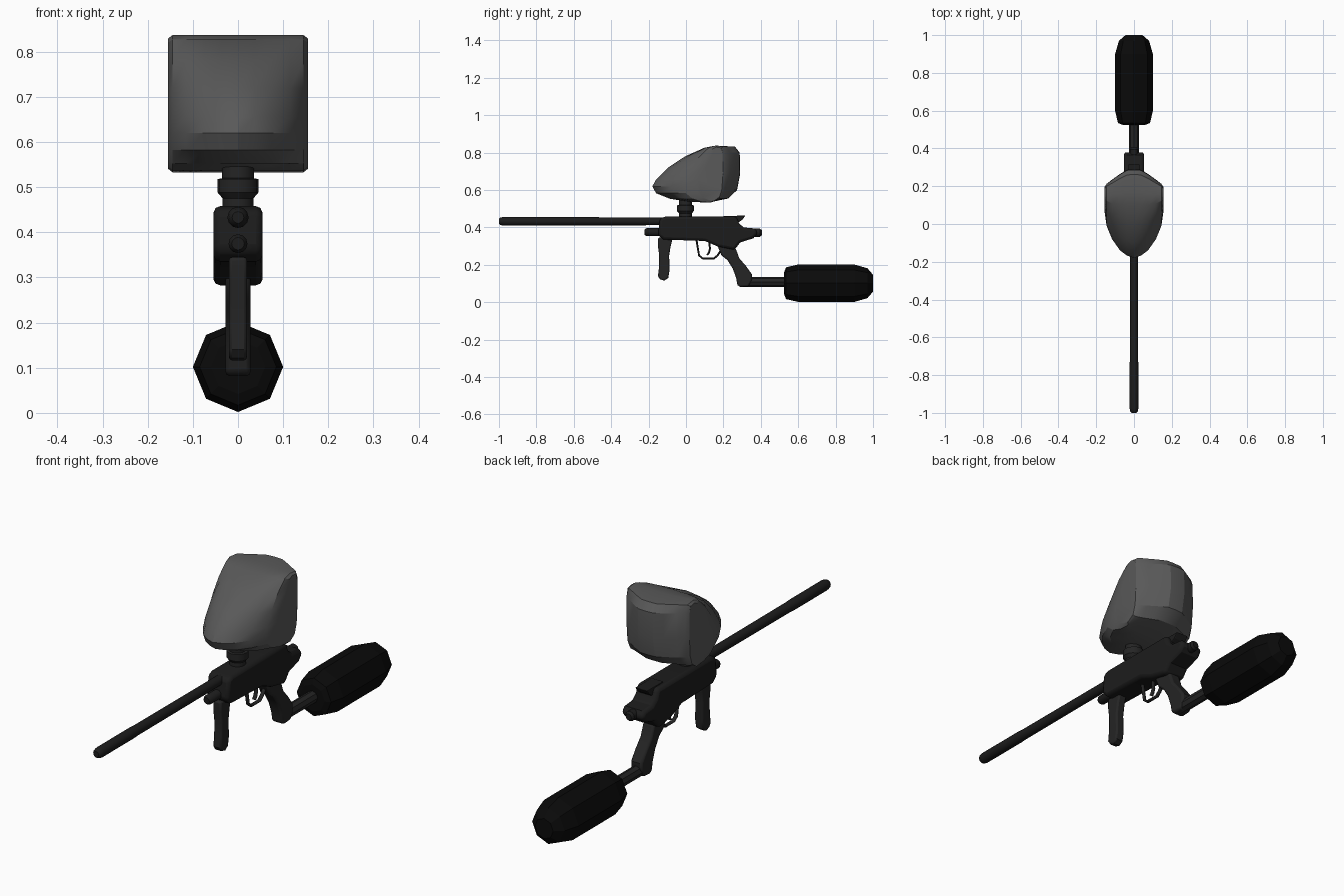
import bpy, bmesh, math
from mathutils import Vector

if "Cube" in bpy.data.objects:
    bpy.data.objects.remove(bpy.data.objects["Cube"])


def material(name, v):
    m = bpy.data.materials.new(name)
    m.diffuse_color = (v, v, v, 1)
    m.use_nodes = True
    m.node_tree.nodes["Principled BSDF"].inputs["Base Color"].default_value = m.diffuse_color
    return m


HOPPER = material("hopper_grey", 0.10)
BODY = material("body_black", 0.012)
GRIP = material("grip_black", 0.018)
TANK = material("tank_black", 0.003)


def finish(name, bm, mat, bevel=0.0, smooth=None, segments=2):
    bmesh.ops.recalc_face_normals(bm, faces=bm.faces)
    me = bpy.data.meshes.new(name)
    bm.to_mesh(me)
    bm.free()
    ob = bpy.data.objects.new(name, me)
    bpy.context.collection.objects.link(ob)
    me.materials.append(mat)
    if bevel:
        mod = ob.modifiers.new("bevel", 'BEVEL')
        mod.width, mod.segments, mod.angle_limit = bevel, segments, math.radians(50)
    if smooth:
        bpy.ops.object.select_all(action='DESELECT')
        bpy.context.view_layer.objects.active = ob
        ob.select_set(True)
        bpy.ops.object.shade_smooth_by_angle(angle=math.radians(smooth))
    return ob


def loft(name, rings, mat, **kw):
    """Skin a list of equal-sized rings and cap both ends."""
    bm = bmesh.new()
    vs = [[bm.verts.new(p) for p in r] for r in rings]
    n = len(vs[0])
    for a, b in zip(vs, vs[1:]):
        for i in range(n):
            bm.faces.new((a[i], a[(i + 1) % n], b[(i + 1) % n], b[i]))
    bm.faces.new(vs[0])
    bm.faces.new(vs[-1][::-1])
    return finish(name, bm, mat, **kw)


def slab(name, pts, half, mat, **kw):
    """Side profile (y, z) extruded across x."""
    return loft(name, [[(s * half, y, z) for y, z in pts] for s in (-1, 1)], mat, **kw)


def turned(name, prof, mat, centre, axis='Y', sides=12, **kw):
    """Rings (position, radius) turned about a y or z axis."""
    rings = []
    for t, r in prof:
        ring = []
        for i in range(sides):
            a = 2 * math.pi * i / sides
            c, s = r * math.cos(a), r * math.sin(a)
            ring.append(Vector(centre) + Vector((c, t, s) if axis == 'Y' else (c, s, t)))
        rings.append(ring)
    return loft(name, rings, mat, **kw)


# Hopper: one side profile, squeezed front to back toward each side
side = [(-.18, .62), (-.16, .656), (-.096, .72), (-.005, .78), (.10, .827), (.17, .837),
        (.262, .832), (.287, .80), (.29, .69), (.273, .60), (.225, .555), (.118, .533),
        (.02, .537), (-.085, .553), (-.16, .583)]
half = [(0, -.18, .29), (.037, -.167, .287), (.074, -.14, .265), (.116, -.08, .235),
        (.145, -.01, .213), (.155, .06, .197)]
slices = [(-x, f, b) for x, f, b in half[:0:-1]] + half
rings = []
for x, f, b in slices:
    squash = 0.95 if abs(x) > .15 else 1.0
    rings.append([(x, f + (y + .18) / .47 * (b - f), .69 + (z - .69) * squash) for y, z in side])
loft("hopper", rings, HOPPER, smooth=25)

# Feed neck and collar under the hopper
turned("feed_neck", [(.44, .034), (.475, .034), (.488, .045), (.518, .045), (.52, .035), (.56, .035)],
       GRIP, (0, -.003, 0), 'Z', 16, smooth=30)

# Main body with raised tail
slab("body", [(-.14, .448), (-.11, .458), (.27, .458), (.285, .42), (.31, .40), (.365, .395),
              (.385, .372), (.36, .342), (.29, .32), (.26, .28), (.17, .298), (.10, .328),
              (-.12, .335), (-.15, .36)], .054, BODY, bevel=.014, smooth=30)
slab("body_tail", [(.2, .462), (.318, .463), (.30, .44), (.27, .42), (.2, .42)], .03, BODY, bevel=.004)

# Barrel, front plug and rear cap
barrel = turned("barrel", [(-1, .013), (-.992, .02), (-.975, .0235), (-.75, .0235), (-.72, .022),
                           (-.1, .021)], BODY, (0, 0, .433), smooth=35)
turned("front_plug", [(-.222, .014), (-.212, .021), (-.1, .021)], BODY, (0, 0, .375), smooth=35)
turned("rear_cap", [(.34, .022), (.395, .022), (.405, .014)], BODY, (0, 0, .372), smooth=35)

# Front handle
slab("front_handle", [(-.15, .345), (-.15, .30), (-.143, .25), (-.144, .19), (-.15, .14), (-.138, .122),
                      (-.115, .116), (-.095, .13), (-.088, .17), (-.09, .25), (-.082, .30),
                      (-.07, .345)], .02, GRIP, bevel=.007, smooth=35)

# Rear grip
slab("rear_grip", [(.165, .31), (.19, .25), (.222, .225), (.25, .18), (.268, .13), (.275, .09), (.29, .082),
                   (.335, .085), (.352, .115), (.352, .15), (.32, .195), (.285, .235), (.265, .29)],
     .028, GRIP, bevel=.009, smooth=35)

# Trigger guard and trigger, as swept curves
def sweep(name, pts, r):
    cu = bpy.data.curves.new(name, 'CURVE')
    cu.dimensions = '3D'
    cu.bevel_depth, cu.bevel_resolution, cu.use_fill_caps = r, 1, True
    sp = cu.splines.new('POLY')
    sp.points.add(len(pts) - 1)
    for p, (y, z) in zip(sp.points, pts):
        p.co = (0, y, z, 1)
    ob = bpy.data.objects.new(name, cu)
    bpy.context.collection.objects.link(ob)
    cu.materials.append(GRIP)
    ob.scale.x = 1.6


sweep("trigger_guard", [(.055, .34), (.063, .29), (.07, .25), (.09, .234), (.15, .234), (.168, .25), (.185, .275)], .006)
sweep("trigger", [(.125, .32), (.128, .285), (.122, .265), (.113, .252)], .006)

# Air tank and its connecting tube
turned("tank_tube", [(.30, .026), (.55, .026)], GRIP, (0, 0, .108), sides=8)
turned("tank", [(.525, .06), (.535, .085), (.60, .1), (.90, .1), (.97, .08), (1.0, .045)],
       TANK, (0, 0, .102), sides=8)
